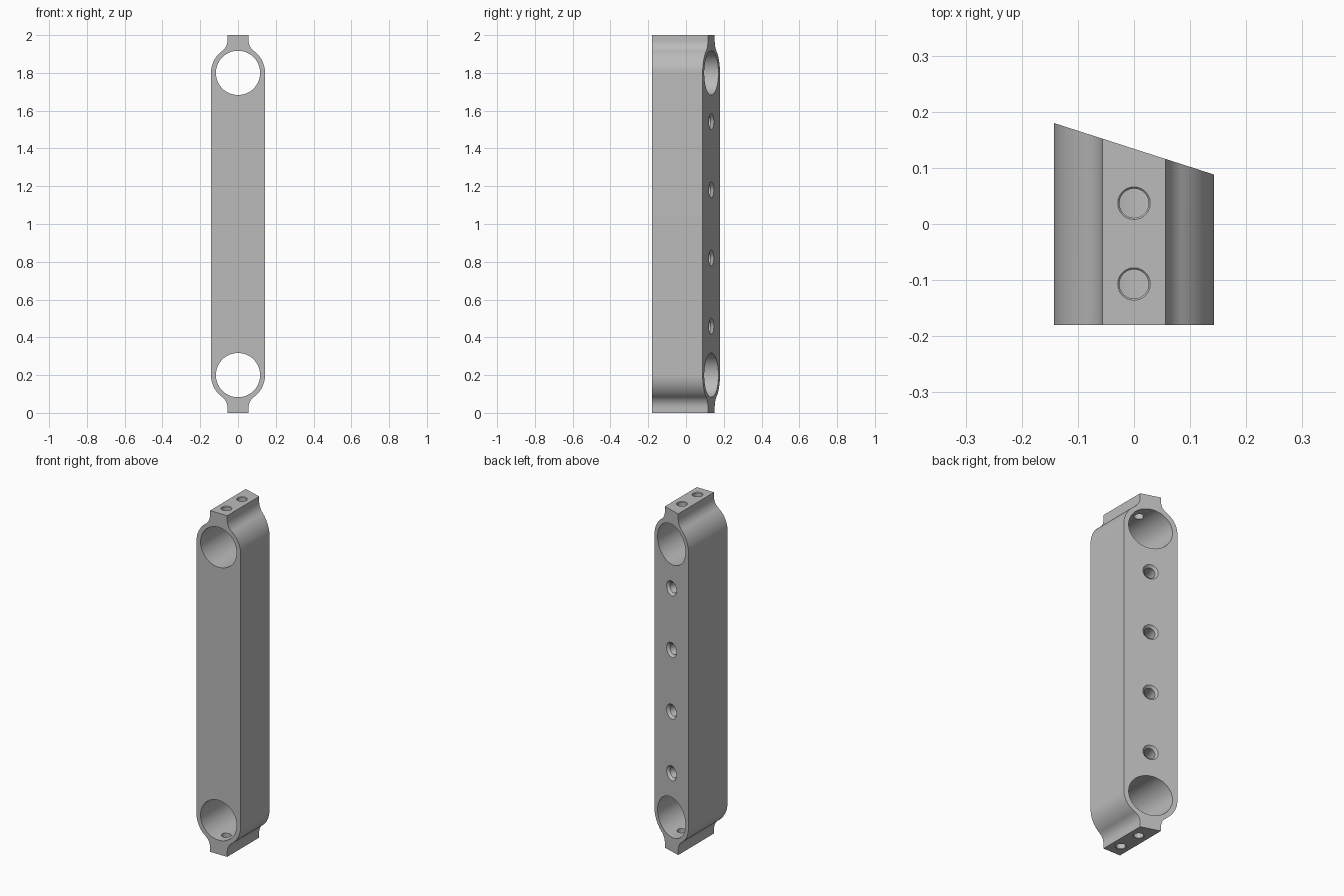
import bpy, bmesh
from math import sin, cos, pi, sqrt, atan2
from mathutils import Vector

cube = bpy.data.objects.get("Cube")
if cube:
    bpy.data.objects.remove(cube, do_unlink=True)

R, BORE, NECK, FILLET = 0.143, 0.117, 0.056, 0.07   # end radius, bore, neck half width, neck fillet
FRONT, BACK_MID, SLOPE = -0.18, 0.134, -0.322       # front plane and slanted back plane
CENTRE = 0.8                                        # bore distance from mid height

grey = bpy.data.materials.new("machined grey")
grey.use_nodes = True
colour = (0.5, 0.5, 0.5, 1)
grey.diffuse_color = colour
grey.node_tree.nodes["Principled BSDF"].inputs["Base Color"].default_value = colour


def make_object(name, bm):
    bmesh.ops.recalc_face_normals(bm, faces=bm.faces)
    mesh = bpy.data.meshes.new(name)
    bm.to_mesh(mesh)
    bm.free()
    mesh.materials.append(grey)
    ob = bpy.data.objects.new(name, mesh)
    bpy.context.collection.objects.link(ob)
    return ob


def arc(cx, cz, r, a, b, n):
    return [(cx + r * cos(a + (b - a) * i / n), cz + r * sin(a + (b - a) * i / n))
            for i in range(n + 1)]


def drill(name, start, direction, rings, sides=48):
    """Turned cutter: rings are (distance, radius) pairs along the direction."""
    bm = bmesh.new()
    axis = Vector(direction).normalized()
    turn = axis.to_track_quat('Z', 'Y')
    loops = [[bm.verts.new(Vector(start) + turn @ Vector(
        (r * cos(2 * pi * i / sides), r * sin(2 * pi * i / sides), d)))
        for i in range(sides)] for d, r in rings]
    for low, high in zip(loops, loops[1:]):
        for i in range(sides):
            j = (i + 1) % sides
            bm.faces.new((low[i], low[j], high[j], high[i]))
    bm.faces.new(loops[0])
    bm.faces.new(loops[-1])
    ob = make_object(name, bm)
    ob.hide_render = True
    return ob


# Outline: one quarter (round end, fillet, neck), mirrored to all four
fx = NECK + FILLET
fz = CENTRE + sqrt((R + FILLET) ** 2 - fx ** 2)
meet = atan2(fz - CENTRE, fx)
quarter = arc(0, CENTRE, R, 0, meet, 20)
quarter += arc(fx, fz, FILLET, meet + pi, pi, 16)[1:] + [(NECK, 1)]
top = quarter + [(-x, z) for x, z in reversed(quarter)]
outline = top + [(-x, -z) for x, z in top]

# Body: outline extruded to a slanted back
bm = bmesh.new()
front = [bm.verts.new((x, FRONT, z + 1)) for x, z in outline]
back = [bm.verts.new((x, BACK_MID + SLOPE * x, z + 1)) for x, z in outline]
bm.faces.new(front)
bm.faces.new(back)
for i in range(len(front)):
    j = (i + 1) % len(front)
    bm.faces.new((front[i], front[j], back[j], back[i]))
body = make_object("link_body", bm)

# Cutters: end bores, flange holes and countersunk back holes
cutters = []
for side in (-1, 1):
    cutters.append(drill("end_bore", (0, -0.4, 1 + side * CENTRE), (0, 1, 0),
                         [(0, BORE), (0.8, BORE)], 96))
    for y in (0.037, -0.107):
        cutters.append(drill("flange_hole", (0, y, 1 + side), (0, 0, -side),
                             [(-0.01, 0.039), (0.003, 0.026), (0.2, 0.026)]))
for i in range(4):
    z = 1 + (i - 1.5) * 0.361
    cutters.append(drill("back_hole", (0, BACK_MID, z), (SLOPE, -1, 0),
                         [(-0.01, 0.053), (0.013, 0.03), (0.2, 0.03)]))

bpy.context.view_layer.objects.active = body
for cutter in cutters:
    mod = body.modifiers.new("cut", 'BOOLEAN')
    mod.operation = 'DIFFERENCE'
    mod.solver = 'EXACT'
    mod.object = cutter
    bpy.ops.object.modifier_apply(modifier=mod.name)
    bpy.data.objects.remove(cutter, do_unlink=True)

bpy.ops.object.select_all(action='DESELECT')
body.select_set(True)
bpy.ops.object.shade_smooth_by_angle(angle=pi / 6)
